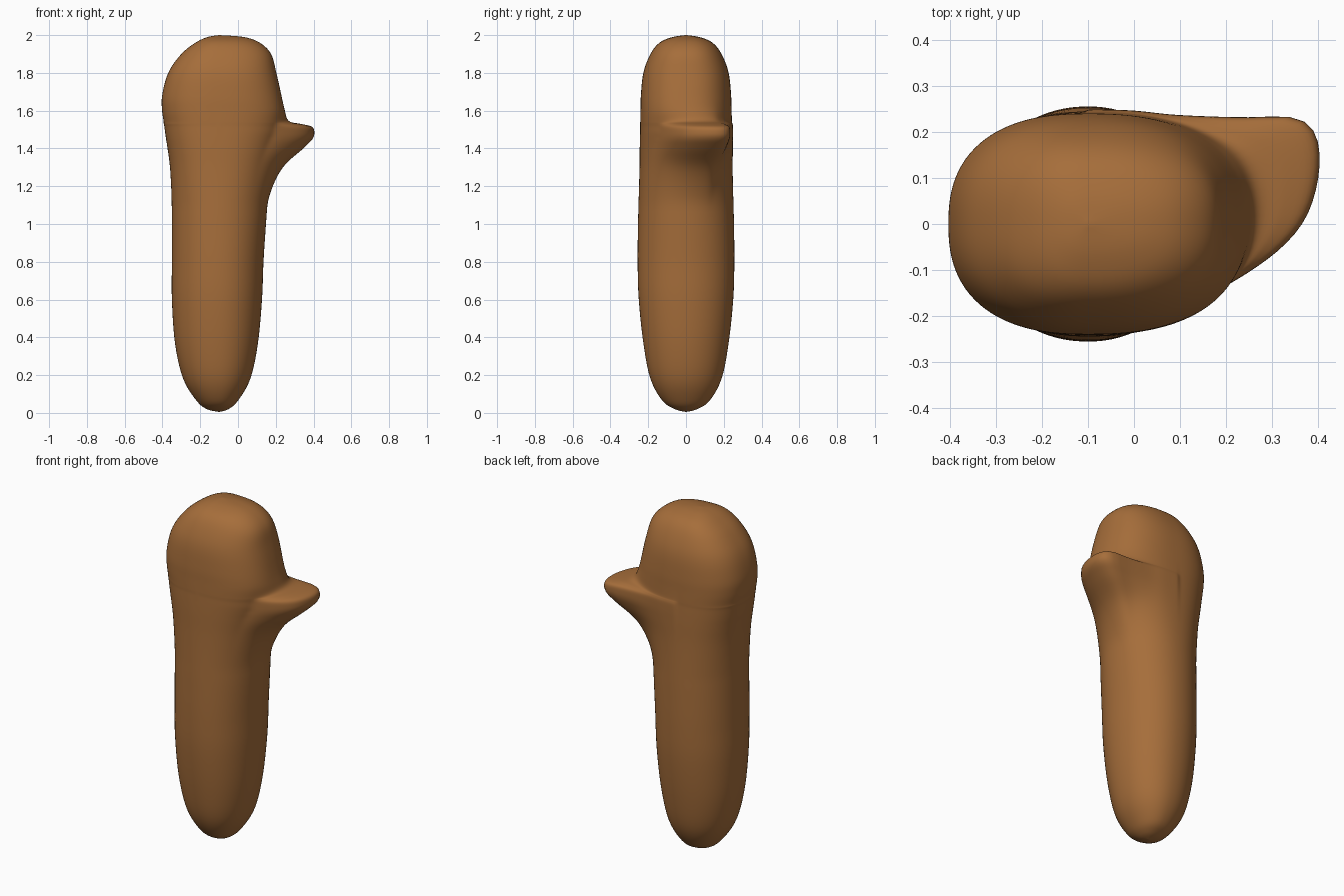
import bpy, bmesh, math

if "Cube" in bpy.data.objects:
    bpy.data.objects.remove(bpy.data.objects["Cube"])

CX = -0.1          # spine of the trunk
SIDES, STEPS = 128, 5

# Trunk levels: z, left x, right x, half depth, branch strength
LEVELS = [
    (0.005, -.10, -.10, 0, 0), (.02, -.165, -.05, .06, 0), (.065, -.22, 0, .125, 0),
    (.18, -.29, .065, .188, 0), (.365, -.333, .105, .225, 0), (.6, -.35, .127, .25, 0),
    (.8, -.35, .135, .256, 0), (1.0, -.35, .148, .254, 0), (1.15, -.352, .158, .25, .04),
    (1.3, -.36, .18, .246, .27), (1.4, -.373, .205, .245, .72), (1.45, -.381, .22, .244, .95),
    (1.485, -.386, .23, .243, 1), (1.515, -.39, .235, .242, .93), (1.53, -.393, .238, .242, .6),
    (1.545, -.394, .24, .242, .2), (1.6, -.402, .243, .241, .04), (1.68, -.402, .23, .239, 0),
    (1.8, -.37, .203, .226, 0), (1.9, -.30, .175, .188, 0), (1.96, -.225, .115, .14, 0),
    (1.99, -.16, .03, .07, 0), (2.0, -.10, -.10, 0, 0)]

# Branch outline seen from above, anticlockwise
BRANCH = [(-.1, -.243), (0, -.215), (.1, -.18), (.2, -.135), (.3, -.07), (.36, -.01),
          (.39, .05), (.405, .13), (.395, .2), (.35, .235), (.25, .232), (.1, .237),
          (0, .247), (-.1, .25)]


def catmull(p0, p1, p2, p3, t):
    return tuple(.5 * (2*b + (c - a)*t + (2*a - 5*b + 4*c - d)*t*t + (3*b - a - 3*c + d)*t**3)
                 for a, b, c, d in zip(p0, p1, p2, p3))


def spline(pts, steps):
    n = len(pts)
    out = []
    for i in range(n - 1):
        quad = [pts[min(max(i + k, 0), n - 1)] for k in (-1, 0, 1, 2)]
        out += [catmull(*quad, s / steps) for s in range(steps)]
    return out + [pts[-1]]


# Branch outline as angle and radius around the spine
polar = [(math.atan2(y, x - CX), math.hypot(x - CX, y)) for x, y in spline(BRANCH, 6)]


def branch_radius(a):
    for (a0, r0), (a1, r1) in zip(polar, polar[1:]):
        if a0 <= a <= a1:
            return r0 + (r1 - r0) * (a - a0) / max(a1 - a0, 1e-6)
    return 0


angles = [-math.pi + 2 * math.pi * i / SIDES for i in range(SIDES)]
reach = [branch_radius(a) for a in angles]

# Trunk with branch: stacked rings bridged into one skin
bm = bmesh.new()
rings = []
levels = spline(LEVELS, STEPS)
for z, xl, xr, depth, w in levels[1:-1]:
    p = 2.1 + .35 * min(max((z - 1.1) / .5, 0), 1)
    ring = []
    for a, far in zip(angles, reach):
        c, s = math.cos(a), math.sin(a)
        half = max(xr - CX if c > 0 else CX - xl, .004)
        r = (abs(c / half)**p + abs(s / max(depth, .004))**p)**(-1 / p)
        r += max(w, 0) * max(far - r, 0)
        ring.append(bm.verts.new((CX + r * c, r * s, z)))
    rings.append(ring)
bottom = bm.verts.new((CX, 0, levels[0][0]))
top = bm.verts.new((CX, 0, 2))
for i in range(SIDES):
    j = (i + 1) % SIDES
    bm.faces.new((bottom, rings[0][j], rings[0][i]))
    bm.faces.new((top, rings[-1][i], rings[-1][j]))
    for lo, hi in zip(rings, rings[1:]):
        bm.faces.new((lo[i], lo[j], hi[j], hi[i]))
# Soften the blend slightly
for _ in range(2):
    bmesh.ops.smooth_vert(bm, verts=[v for r in rings[40:90] for v in r], factor=.4,
                          use_axis_x=True, use_axis_y=True, use_axis_z=True)
bmesh.ops.recalc_face_normals(bm, faces=bm.faces)
for f in bm.faces:
    f.smooth = True

mesh = bpy.data.meshes.new("trunk_with_branch")
bm.to_mesh(mesh)
bm.free()
trunk = bpy.data.objects.new("trunk_with_branch", mesh)
bpy.context.collection.objects.link(trunk)

# Brown wood colour
wood = bpy.data.materials.new("brown_wood")
wood.diffuse_color = (.38, .155, .043, 1)
wood.use_nodes = True
wood.node_tree.nodes["Principled BSDF"].inputs["Base Color"].default_value = wood.diffuse_color
mesh.materials.append(wood)
